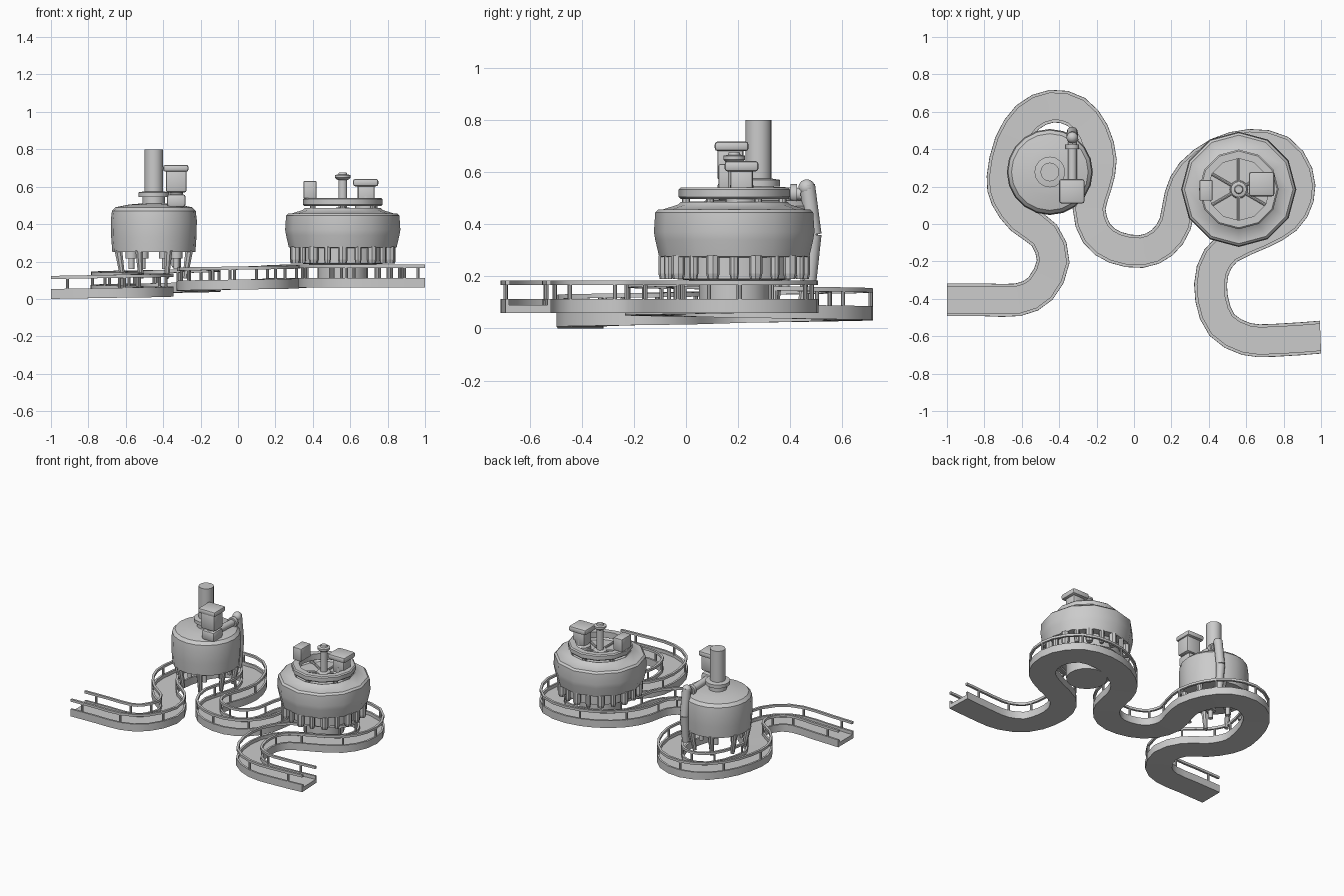
import bpy, bmesh, math
from mathutils import Vector, Matrix
from math import cos, sin, pi

if "Cube" in bpy.data.objects:
    bpy.data.objects.remove(bpy.data.objects["Cube"])


def finish(bm, name, smooth=True):
    bmesh.ops.recalc_face_normals(bm, faces=bm.faces)
    me = bpy.data.meshes.new(name)
    bm.to_mesh(me)
    bm.free()
    ob = bpy.data.objects.new(name, me)
    bpy.context.collection.objects.link(ob)
    if smooth:
        bpy.ops.object.select_all(action='DESELECT')
        ob.select_set(True)
        bpy.context.view_layer.objects.active = ob
        bpy.ops.object.shade_smooth_by_angle(angle=math.radians(35))
    return ob


def lathe(name, profile, x, y, n=16, closed=False):
    """Turn (radius, z) pairs about a vertical axis; ends are capped unless closed."""
    bm = bmesh.new()
    rings = [[bm.verts.new((x + r * cos(2 * pi * i / n), y + r * sin(2 * pi * i / n), z))
              for i in range(n)] for r, z in profile]
    pairs = list(zip(rings, rings[1:])) + ([(rings[-1], rings[0])] if closed else [])
    for a, b in pairs:
        for i in range(n):
            bm.faces.new((a[i], a[(i + 1) % n], b[(i + 1) % n], b[i]))
    if not closed:
        bm.faces.new(rings[0])
        bm.faces.new(rings[-1])
    return finish(bm, name)


def box(name, x0, x1, y0, y1, z0, z1, bevel=0.01):
    bm = bmesh.new()
    bmesh.ops.create_cube(bm, size=1)
    for v in bm.verts:
        v.co = Vector(((x0 + x1) / 2 + v.co.x * (x1 - x0), (y0 + y1) / 2 + v.co.y * (y1 - y0),
                       (z0 + z1) / 2 + v.co.z * (z1 - z0)))
    if bevel:
        bmesh.ops.bevel(bm, geom=bm.edges[:], offset=bevel, segments=2, affect='EDGES', profile=0.5)
    return finish(bm, name)


def add_rod(bm, a, b, r1, r2=None, n=8):
    a, b = Vector(a), Vector(b)
    m = Matrix.Translation((a + b) / 2) @ (b - a).to_track_quat('Z', 'Y').to_matrix().to_4x4()
    bmesh.ops.create_cone(bm, cap_ends=True, segments=n, radius1=r1, radius2=r2 or r1,
                          depth=(b - a).length, matrix=m)


# conveyor centre line, rising slowly toward the second vat
pts = [(-1, -.405), (-.8, -.405), (-.62, -.405), (-.5, -.345), (-.432, -.2), (-.48, -.06),
       (-.6, .03), (-.68, .14), (-.7, .25), (-.66, .43), (-.57, .57), (-.44, .63), (-.31, .60),
       (-.22, .49), (-.18, .34), (-.205, .21), (-.24, .08), (-.2, -.05), (-.1, -.125), (.04, -.147),
       (.15, -.1), (.22, 0), (.25, .15), (.31, .27), (.45, .375), (.62, .42), (.78, .39), (.87, .27),
       (.875, .14), (.81, .03), (.68, -.045), (.5, -.13), (.42, -.25), (.415, -.4), (.47, -.54),
       (.6, -.615), (.75, -.622), (1, -.605)]
P = [Vector(p) for p in pts]
path = []
for i in range(len(P) - 1):
    a, b, c, d = P[max(i - 1, 0)], P[i], P[i + 1], P[min(i + 2, len(P) - 1)]
    path.append(b)
    path.append((9 * (b + c) - a - d) / 16)
path.append(P[-1])
side, height, dist = [], [], 0
RISE_END = sum((P[i + 1] - P[i]).length for i in range(23))
for i, p in enumerate(path):
    t = (path[min(i + 1, len(path) - 1)] - path[max(i - 1, 0)]).normalized()
    side.append(Vector((t.y, -t.x)))
    if i:
        dist += (p - path[i - 1]).length
    height.append(0.06 * min(dist / RISE_END, 1))


def on_path(i, u, v):
    q = path[i] + side[i] * u
    return (min(q.x, 1), q.y, height[i] + v)


def sweep(name, section):
    bm = bmesh.new()
    rings = [[bm.verts.new(on_path(i, u, v)) for u, v in section] for i in range(len(path))]
    n = len(section)
    for a, b in zip(rings, rings[1:]):
        for k in range(n):
            bm.faces.new((a[k], a[(k + 1) % n], b[(k + 1) % n], b[k]))
    bm.faces.new(rings[0])
    bm.faces.new(rings[-1])
    return finish(bm, name)


sweep("conveyor_tray", [(-.088, 0), (.088, 0), (.088, .053), (.074, .053), (.074, .03),
                        (-.074, .03), (-.074, .053), (-.088, .053)])
for s, label in ((-1, "left"), (1, "right")):
    u = s * .079
    sweep(label + "_guide_rail", [(u - .008, .106), (u + .008, .106), (u + .008, .123), (u - .008, .123)])
    bm = bmesh.new()
    for i in range(1, len(path), 3):
        add_rod(bm, on_path(i, u, .045), on_path(i, u, .11), .008)
    finish(bm, label + "_rail_posts")

# first vat: tank, collar and tall stack
AX, AY = -.45, .278
lathe("small_vat", [(.19, .25), (.222, .25), (.228, .33), (.23, .42), (.224, .47), (.205, .49),
                    (.13, .505), (.07, .51)], AX, AY, 20)
lathe("stack_collar", [(.06, .5), (.06, .545), (.082, .545), (.082, .57), (.05, .575)], AX, AY)
lathe("stack_pipe", [(.05, .5), (.05, .8)], AX, AY, 20)

# slanted legs and filling nozzles below it
bm = bmesh.new()
for i in range(8):
    a = 2 * pi * (i + .5) / 8
    add_rod(bm, (AX + .18 * cos(a), AY + .18 * sin(a), .11),
            (AX + .205 * cos(a), AY + .205 * sin(a), .26), .014, .022)
finish(bm, "small_vat_legs")
bm = bmesh.new()
for i in range(6):
    a = 2 * pi * i / 6
    x, y = AX + .12 * cos(a), AY + .12 * sin(a)
    add_rod(bm, (x, y, .16), (x, y, .23), .016, n=12)
    add_rod(bm, (x, y, .215), (x, y, .26), .032, n=12)
finish(bm, "filling_nozzles")

# pump motor and its pipe
box("pump_base", -.38, -.28, .12, .23, .49, .56, .015)
box("pump_body", -.385, -.275, .12, .22, .57, .69)
box("pump_cap", -.4, -.265, .11, .24, .68, .717, .012)
bm = bmesh.new()
add_rod(bm, (-.33, .17, .47), (-.33, .17, .6), .035, n=12)
add_rod(bm, (-.33, .2, .525), (-.33, .44, .515), .024, n=12)
add_rod(bm, (-.33, .40, .517), (-.33, .425, .517), .036, n=12)
add_rod(bm, (-.33, .465, .55), (-.33, .49, .36), .03, n=12)
add_rod(bm, (-.33, .49, .36), (-.33, .475, .17), .03, .024, n=12)
bmesh.ops.create_uvsphere(bm, u_segments=12, v_segments=8, radius=.032,
                          matrix=Matrix.Translation((-.33, .463, .54)))
finish(bm, "pump_pipe")

# second vat: wide drum, lid and pedestal
BX, BY = .56, .185
lathe("large_vat", [(.2, .27), (.288, .275), (.303, .34), (.308, .37), (.303, .445), (.29, .457),
                    (.272, .457), (.215, .475), (.205, .485), (.19, .47), (.03, .475)], BX, BY, 12)
lathe("vat_core", [(.12, .18), (.235, .19), (.235, .28)], BX, BY, 12)
lathe("pedestal", [(.135, .06), (.135, .19)], BX, BY, 20)
bm = bmesh.new()
for i in range(20):
    a = 2 * pi * i / 20
    x, y = BX + .265 * cos(a), BY + .265 * sin(a)
    r = .026 if i % 2 else .018
    add_rod(bm, (x, y, .19), (x, y, .21), r * .8, r)
    add_rod(bm, (x, y, .21), (x, y, .28), r)
finish(bm, "lift_cylinders")

# raised ring above the drum
lathe("top_ring", [(.165, .497), (.205, .497), (.213, .505), (.213, .533), (.205, .54), (.165, .54)],
      BX, BY, 12, closed=True)
bm = bmesh.new()
for i in range(6):
    a = 2 * pi * (i + .5) / 6
    c, s = cos(a), sin(a)
    add_rod(bm, (BX + .185 * c, BY + .185 * s, .46), (BX + .185 * c, BY + .185 * s, .5), .015)
    add_rod(bm, (BX + .03 * c, BY + .03 * s, .478), (BX + .19 * c, BY + .19 * s, .478), .008)
finish(bm, "ring_supports")

# central shaft
lathe("central_shaft", [(.05, .47), (.045, .485), (.024, .49), (.024, .635), (.034, .64), (.042, .648),
                        (.042, .662), (.024, .666), (.02, .677)], BX, BY)

# drive motor and control box on the ring
lathe("motor_foot", [(.06, .465), (.06, .5), (.045, .51), (.045, .55)], .685, .213, 12)
box("drive_motor", .64, .73, .17, .257, .51, .61)
box("motor_cap", .615, .75, .148, .278, .602, .642, .012)
box("control_box", .35, .42, .125, .235, .538, .63, .006)
